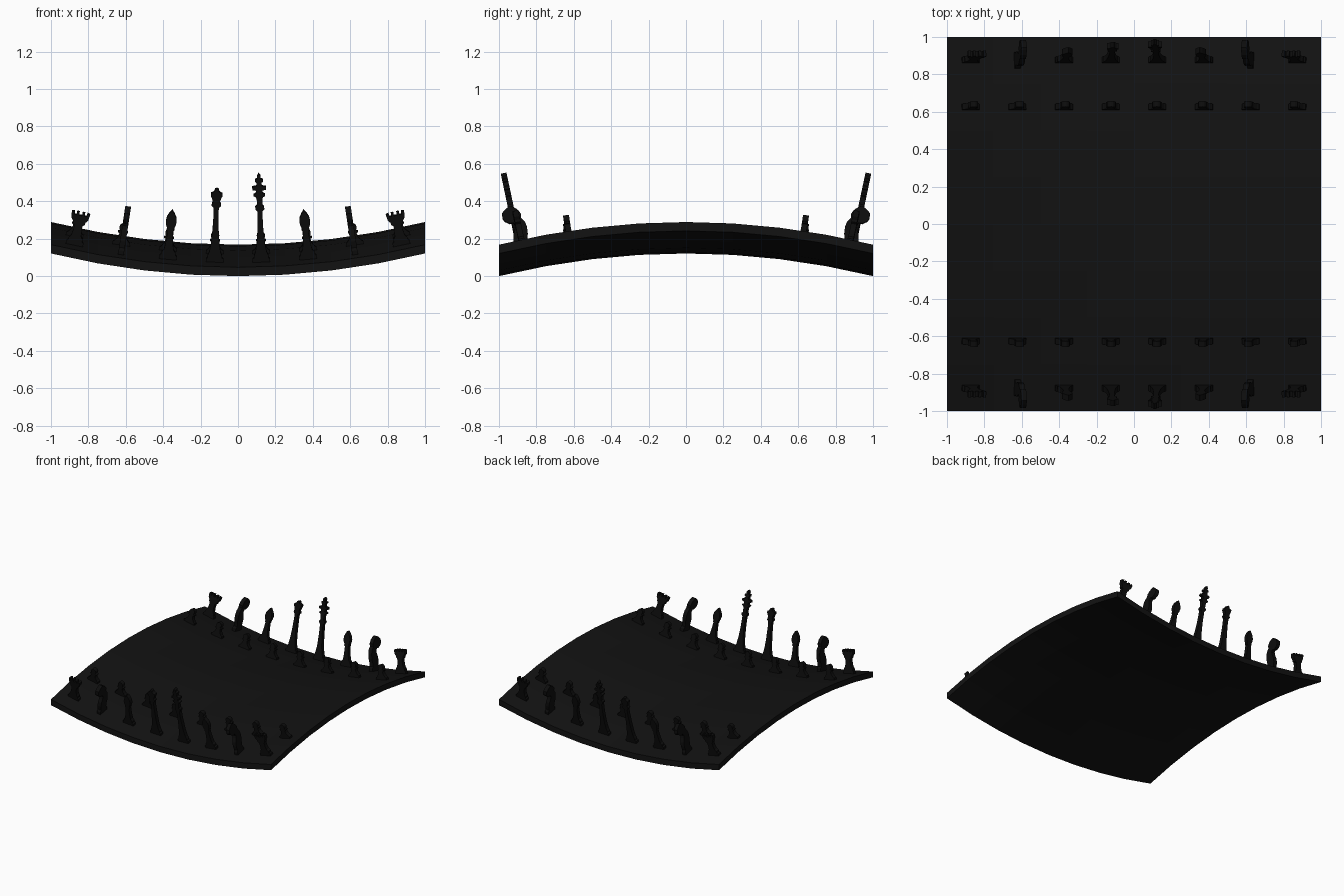
import bpy, bmesh
from mathutils import Vector

if "Cube" in bpy.data.objects:
    bpy.data.objects.remove(bpy.data.objects["Cube"])

CURVE = 0.121      # saddle rise over half the board
THICK = 0.047      # board thickness
PLATE = 0.031      # piece thickness


def surface(x, y):
    return CURVE * (1 + x * x - y * y) + THICK


def material(name, v):
    m = bpy.data.materials.new(name)
    m.diffuse_color = (v, v, v, 1)
    m.use_nodes = True
    m.node_tree.nodes["Principled BSDF"].inputs["Base Color"].default_value = m.diffuse_color
    return m


board_mat = material("black_board", 0.006)
piece_mat = material("black_piece", 0.004)


def finish(bm, name, mat):
    bmesh.ops.recalc_face_normals(bm, faces=bm.faces[:])
    me = bpy.data.meshes.new(name)
    bm.to_mesh(me)
    bm.free()
    me.materials.append(mat)
    ob = bpy.data.objects.new(name, me)
    bpy.context.collection.objects.link(ob)
    return ob


# Saddle board: one facet per square, extruded straight down
bm = bmesh.new()
bmesh.ops.create_grid(bm, x_segments=8, y_segments=8, size=1)
for v in bm.verts:
    v.co.z = surface(v.co.x, v.co.y)
ext = bmesh.ops.extrude_face_region(bm, geom=bm.faces[:], use_keep_orig=True)
for v in ext["geom"]:
    if isinstance(v, bmesh.types.BMVert):
        v.co.z -= THICK
finish(bm, "saddle_board", board_mat)

# Half outlines (half width, height) of the flat pieces
FOOT = [(.047, 0), (.047, .02), (.038, .028), (.038, .04)]
pawn = [(.047, 0), (.047, .018), (.036, .026), (.022, .045), (.017, .066), (.027, .07),
        (.027, .077), (.016, .081), (.021, .09), (.022, .1), (.018, .11), (.009, .117), (0, .119)]
rook = FOOT + [(.027, .055), (.022, .09), (.023, .115), (.033, .122), (.034, .135),
               (.046, .15), (.05, .182), (.034, .186), (.032, .168), (.022, .168),
               (.022, .186), (.008, .186), (.008, .168), (0, .168)]
bishop = FOOT + [(.026, .055), (.02, .09), (.015, .14), (.014, .155), (.021, .163), (.018, .172),
                 (.026, .19), (.029, .21), (.025, .232), (.013, .255), (.007, .262), (0, .273)]
queen = FOOT + [(.03, .06), (.023, .1), (.017, .17), (.013, .26), (.014, .3), (.025, .31),
                (.024, .322), (.018, .33), (.025, .352), (.031, .362), (.031, .378), (.02, .382),
                (.012, .39), (.01, .4), (0, .405)]
king = FOOT + [(.03, .06), (.021, .11), (.015, .19), (.013, .28), (.024, .292), (.024, .304),
               (.014, .315), (.015, .345), (.019, .358), (.031, .364), (.031, .372), (.017, .38),
               (.018, .394), (.037, .398), (.037, .414), (.015, .418), (.012, .436),
               (.021, .442), (.021, .454), (.008, .458), (.01, .472), (0, .487)]
# Full outline of the horse head, facing outward
knight = [(.04, 0), (.04, .025), (.031, .04), (.034, .075), (.028, .105), (.012, .135),
          (.006, .155), (.014, .172), (.034, .172), (.058, .19), (.066, .208), (.062, .235),
          (.04, .252), (.016, .265), (.002, .258), (-.02, .24), (-.036, .212), (-.032, .19),
          (-.048, .165), (-.053, .137), (-.05, .1), (-.038, .065), (-.034, .04), (-.044, .025), (-.044, 0)]


def mirrored(half):
    return half + [(-w, h) for w, h in reversed(half) if w > 0]


def plate(name, outline, x, y, turned=False):
    """Flat cut-out standing square to the saddle surface."""
    n = Vector((-2 * CURVE * x, 2 * CURVE * y, 1)).normalized()
    tx = Vector((1, 0, 2 * CURVE * x))
    tx = (tx - n * tx.dot(n)).normalized()
    ty = n.cross(tx)
    side, depth = (ty * (1 if y > 0 else -1), tx) if turned else (tx, ty)
    base = Vector((x, y, surface(x, y))) - n * 0.003
    bm = bmesh.new()
    face = bm.faces.new([bm.verts.new(base + side * w + n * h - depth * PLATE / 2)
                         for w, h in outline])
    ext = bmesh.ops.extrude_face_region(bm, geom=[face], use_keep_orig=True)
    for v in ext["geom"]:
        if isinstance(v, bmesh.types.BMVert):
            v.co += depth * PLATE
    finish(bm, name, piece_mat)


# Two facing armies, mirrored front to back
order = ["rook", "knight", "bishop", "queen", "king", "bishop", "knight", "rook"]
shapes = {"rook": mirrored(rook), "bishop": mirrored(bishop), "queen": mirrored(queen),
          "king": mirrored(king), "knight": knight}
for row, s in (("front", -1), ("back", 1)):
    for i, kind in enumerate(order):
        x = -0.875 + 0.25 * i
        plate(f"{row}_{kind}_{i + 1}", shapes[kind], x, s * 0.875, kind == "knight")
        plate(f"{row}_pawn_{i + 1}", mirrored(pawn), x, s * 0.625)
